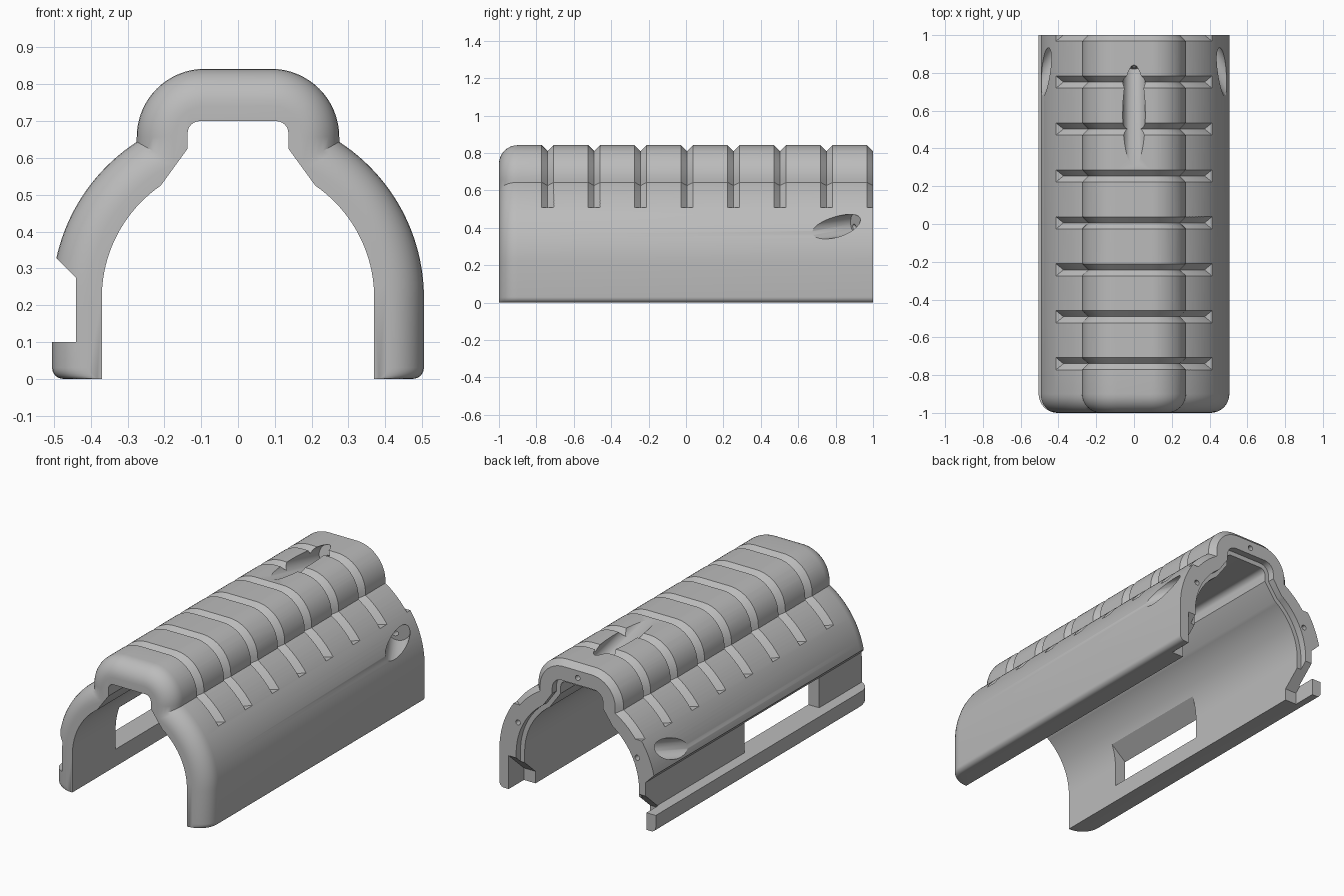
import bpy, bmesh
from math import sin, cos, asin, atan2, sqrt, radians, pi
from mathutils import Vector

cube = bpy.data.objects.get("Cube")
if cube:
    bpy.data.objects.remove(cube)

grey = bpy.data.materials.new("plain_grey")
grey.use_nodes = True
colour = (0.5, 0.5, 0.5, 1)
grey.diffuse_color = colour
grey.node_tree.nodes["Principled BSDF"].inputs["Base Color"].default_value = colour

AXIS_Z = 0.22      # height of the arch centre
OUTER, INNER = 0.505, 0.37


def arc(cx, cz, r, a0, a1, n):
    return [(cx + r * cos(a0 + (a1 - a0) * i / n), cz + r * sin(a0 + (a1 - a0) * i / n))
            for i in range(n + 1)]


def mirrored(half):
    return half + [(-x, z) for x, z in reversed(half)]


def outer_path(d, floor=None):
    """Outside of the arch, moved inwards by d, optionally cut off at a floor height."""
    r, w = OUTER - d, 0.275 - d
    junction = atan2(sqrt(r * r - w * w), w)
    if floor is None:
        half = arc(r - 0.03, 0.03, 0.03, -pi / 2, 0, 6)
        start = 0
    else:
        half = []
        start = asin((floor - AXIS_Z) / r)
    half += arc(0, AXIS_Z, r, start, junction, 24)
    half += arc(0.09, 0.657, 0.185 - d, 0, pi / 2, 16)
    return mirrored(half)


def inner_path(e, bottom=0):
    """Inside of the arch, moved outwards by e."""
    half = [(INNER + e, bottom)]
    half += arc(0, AXIS_Z, INNER + e, 0, atan2(0.305, 0.21), 20)
    half += [(0.137 + e, 0.625 + 0.3 * e)]
    half += arc(0.104, 0.667, 0.033 + e, 0, pi / 2, 6)
    return mirrored(half)


def volume(mesh):
    bm = bmesh.new()
    bm.from_mesh(mesh)
    result = bm.calc_volume(signed=True)
    bm.free()
    return result


def loft(name, rings):
    """Closed solid skinned through equal rings of 3D points, facing outwards."""
    bm = bmesh.new()
    rows = [[bm.verts.new(p) for p in ring] for ring in rings]
    n = len(rows[0])
    for a, b in zip(rows, rows[1:]):
        for i in range(n):
            j = (i + 1) % n
            bm.faces.new((a[i], a[j], b[j], b[i]))
    bm.faces.new(rows[0][::-1])
    bm.faces.new(rows[-1])
    bm.normal_update()
    if bm.calc_volume(signed=True) < 0:
        bmesh.ops.reverse_faces(bm, faces=bm.faces[:])
    mesh = bpy.data.meshes.new(name)
    bm.to_mesh(mesh)
    bm.free()
    obj = bpy.data.objects.new(name, mesh)
    bpy.context.collection.objects.link(obj)
    return obj


def prism_y(name, pts, y0, y1):
    return loft(name, [[(x, y, z) for x, z in pts] for y in (y0, y1)])


def rod(name, a, b, r, n=32):
    a, b = Vector(a), Vector(b)
    axis = (b - a).normalized()
    u = axis.cross(Vector((0, 0, 1))).normalized()
    v = axis.cross(u)
    turn = [2 * pi * i / n for i in range(n)]
    return loft(name, [[p + r * (u * cos(t) + v * sin(t)) for t in turn] for p in (a, b)])


def carve(body, cutter):
    """Subtract the cutter, using the first solver that removes a sensible amount."""
    before = volume(body.data)
    mod = body.modifiers.new("carve", "BOOLEAN")
    mod.operation = "DIFFERENCE"
    mod.object = cutter
    for solver in ("MANIFOLD", "EXACT", "FLOAT"):
        mod.solver = solver
        bpy.context.view_layer.update()
        graph = bpy.context.evaluated_depsgraph_get()
        result = bpy.data.meshes.new_from_object(body.evaluated_get(graph))
        if 0.5 * before < volume(result) < before - 1e-6:
            body.data = result
            break
        bpy.data.meshes.remove(result)
    body.modifiers.clear()
    bpy.data.objects.remove(cutter)


# arched shell with a rounded front rim
R = 0.1
rings = []
steps = [radians(90 * i / 8) for i in range(9)]
stations = [(-1 + R * (1 - cos(t)), R * (1 - sin(t))) for t in steps] + [(1, 0)]
for y, d in stations:
    ring = outer_path(d) + inner_path(0)[::-1]
    rings.append([(x, y, z) for x, z in ring])
shell = loft("arched_cover", rings)

cutters = []

# side channel above the rail, and the window behind it
cutters.append(prism_y("side_channel", [(-0.7, 0.1), (-0.44, 0.1), (-0.44, 0.275), (-0.7, 0.535)],
                       -1.1, 1.1))
cutters.append(prism_y("side_window", [(-0.46, 0.1), (-0.3, 0.1), (-0.3, 0.39), (-0.44, 0.275),
                                       (-0.46, 0.275)], -0.6, 0.09))

# V grooves over the top
for k in range(8):
    y = 1 - 0.2485 * k
    deep, wide = outer_path(0.032, 0.51), outer_path(-0.03, 0.51)
    cutters.append(loft("groove", [[(p[0], y, p[1]), (q[0], y - 0.062, q[1]), (q[0], y + 0.062, q[1])]
                                   for p, q in zip(deep, wide)]))

# stepped inner lip and ramped leg recesses at the back
cutters.append(prism_y("back_lip", inner_path(0.027, -0.1), 0.96, 1.1))
ramp = [(0.86, -0.1), (0.86, 0.07), (1.05, 0.24), (1.05, -0.1)]
cutters.append(loft("leg_recess", [[(x, y, z) for y, z in ramp] for x in (-0.445, 0.445)]))

# slanted screw pockets and their holes through the back face
cutters.append(rod("top_pocket", (0, 0.15, 0.94), (0, 0.835, 0.782), 0.06))
cutters.append(rod("top_hole", (0, 0.8, 0.768), (0, 1.1, 0.768), 0.015, 16))
for s in (-1, 1):
    cutters.append(rod("side_pocket", (s * 0.62, 0.55, 0.37), (s * 0.405, 0.91, 0.42), 0.058))
    cutters.append(rod("side_hole", (s * 0.385, 0.86, 0.405), (s * 0.385, 1.1, 0.405), 0.015, 16))

for cutter in cutters:
    carve(shell, cutter)

# one plain finish, smooth on the curves and crisp on the edges
shell.data.materials.clear()
shell.data.materials.append(grey)
for face in shell.data.polygons:
    face.material_index = 0
bpy.ops.object.select_all(action="DESELECT")
shell.select_set(True)
bpy.context.view_layer.objects.active = shell
bpy.ops.object.shade_smooth_by_angle(angle=radians(28))
